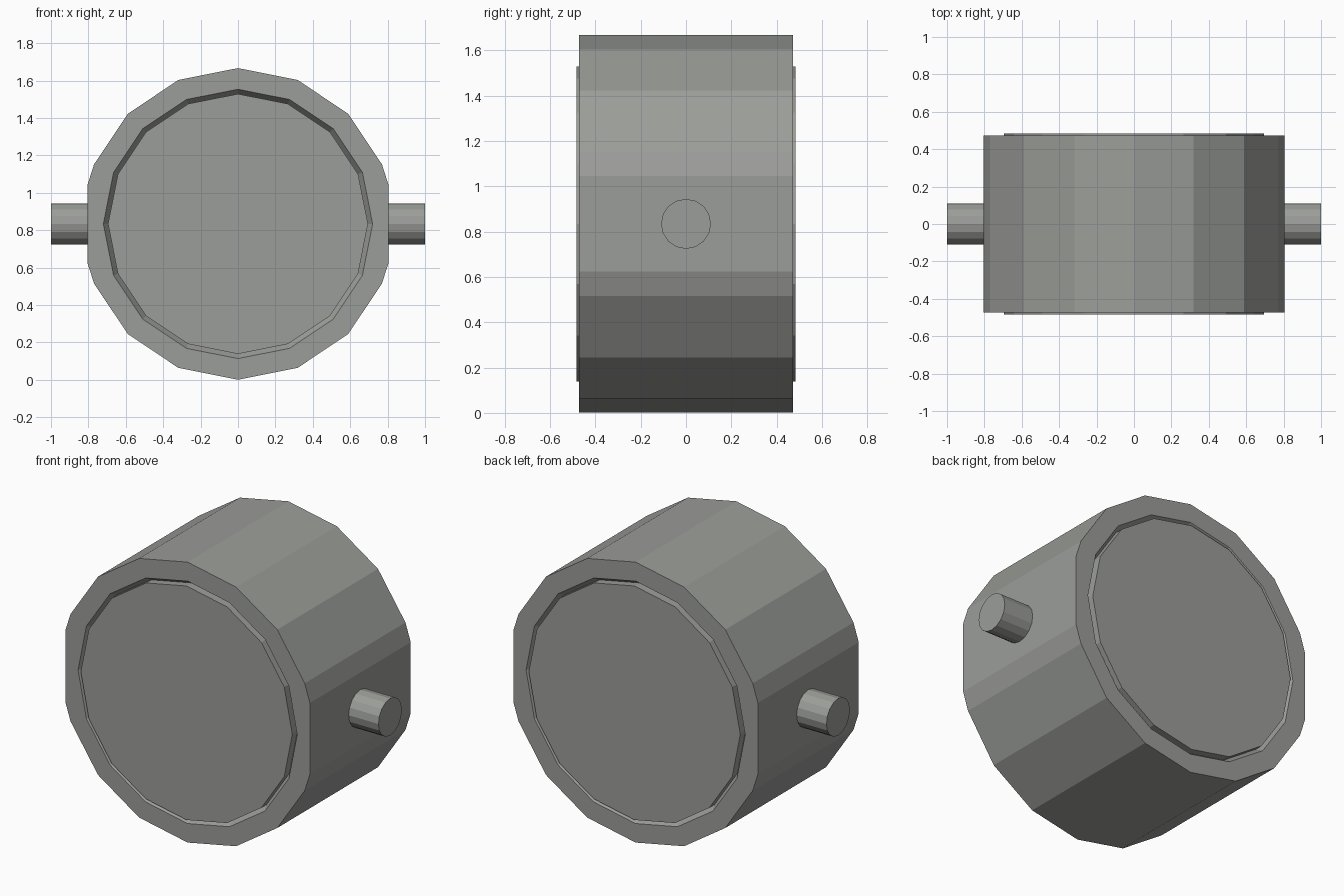
import bpy, bmesh
from math import sin, cos, tau
from mathutils import Matrix

if "Cube" in bpy.data.objects:
    bpy.data.objects.remove(bpy.data.objects["Cube"])

CENTRE = 0.834
SIDES = 16

grey = bpy.data.materials.new("warm grey metal")
grey.use_nodes = True
colour = (0.33, 0.34, 0.32, 1)
grey.diffuse_color = colour
grey.node_tree.nodes["Principled BSDF"].inputs["Base Color"].default_value = colour


def finish(bm, name):
    bmesh.ops.recalc_face_normals(bm, faces=bm.faces[:])
    mesh = bpy.data.meshes.new(name)
    bm.to_mesh(mesh)
    bm.free()
    mesh.materials.append(grey)
    obj = bpy.data.objects.new(name, mesh)
    obj.location.z = CENTRE
    bpy.context.collection.objects.link(obj)
    return obj


def ring(bm, radius, y, flat=None):
    """Polygon in the xz plane; flat=(x, z) splits each side corner in two."""
    verts = []
    for i in range(SIDES):
        a = tau * i / SIDES
        x, z = radius * sin(a), radius * cos(a)
        if i % (SIDES // 2) == SIDES // 4:
            s = 1 if x > 0 else -1
            if flat:
                verts += [bm.verts.new((s * flat[0], y, s * flat[1])),
                          bm.verts.new((s * flat[0], y, -s * flat[1]))]
            else:
                verts += [bm.verts.new((x, y, z))] * 2
        else:
            verts.append(bm.verts.new((x, y, z)))
    return verts


def bridge(bm, a, b):
    for i in range(len(a)):
        j = (i + 1) % len(a)
        corners = list(dict.fromkeys((a[i], a[j], b[j], b[i])))
        if len(corners) > 2:
            bm.faces.new(corners)


# Drum: outer wall, rims, sloping grooves and raised end discs as one shell
bm = bmesh.new()
loops = [ring(bm, 0.695, -0.483),
         ring(bm, 0.695, -0.435),
         ring(bm, 0.72, -0.473),
         ring(bm, 0.833, -0.473, (0.804, 0.211))]
loops += [ring(bm, 0.833, 0.473, (0.804, 0.211)),
          ring(bm, 0.72, 0.473),
          ring(bm, 0.695, 0.435),
          ring(bm, 0.695, 0.483)]
for a, b in zip(loops, loops[1:]):
    bridge(bm, a, b)
for end in (loops[0], loops[-1]):
    bm.faces.new(list(dict.fromkeys(end)))
finish(bm, "drum")

# Side pins
for name, side in (("left_pin", 1), ("right_pin", -1)):
    bm = bmesh.new()
    bmesh.ops.create_cone(bm, cap_ends=True, segments=SIDES, radius1=0.11,
                          radius2=0.11, depth=0.2,
                          matrix=Matrix.Translation((side * 0.9, 0, 0))
                          @ Matrix.Rotation(tau / 4, 4, "Y"))
    finish(bm, name)
